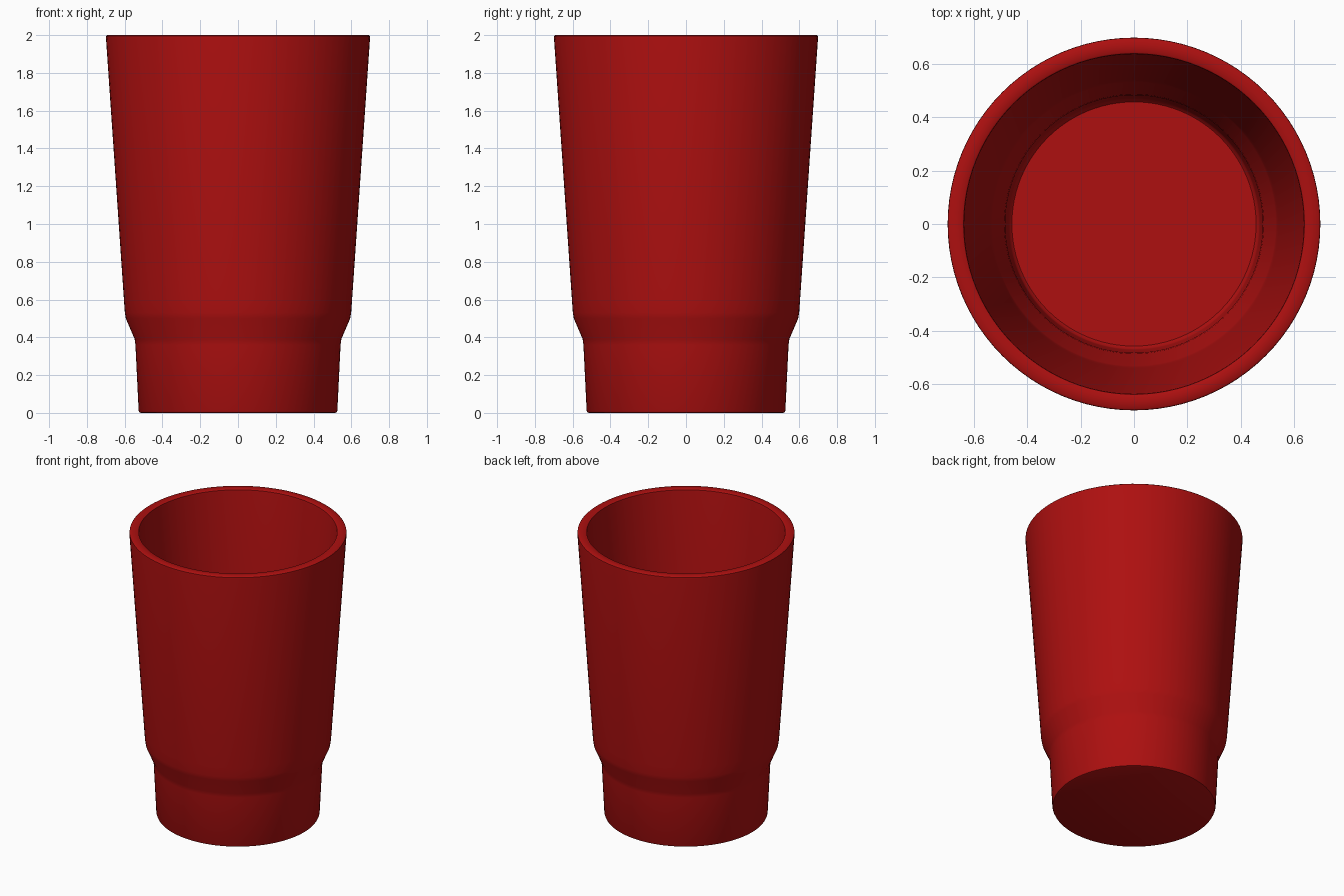
import bpy, bmesh, math

cube = bpy.data.objects.get("Cube")
if cube:
    bpy.data.objects.remove(cube, do_unlink=True)

SEGMENTS = 96

# Closed wall profile (radius, height): underside, outer wall, rim, inner wall, floor
profile = [
    (0, 0), (0.515, 0), (0.522, 0.003), (0.526, 0.012),
    (0.543, 0.36), (0.547, 0.39), (0.594, 0.5), (0.599, 0.53), (0.604, 0.6),
    (0.699, 1.985), (0.698, 1.995), (0.692, 2.0),
    (0.645, 2.0), (0.639, 1.996), (0.637, 1.985),
    (0.542, 0.6), (0.537, 0.53), (0.532, 0.5), (0.487, 0.39), (0.483, 0.36),
    (0.472, 0.085), (0.468, 0.07), (0.458, 0.06), (0, 0.06),
]

# Plastic material
red = bpy.data.materials.new("red plastic")
red.use_nodes = True
color = (0.42, 0.005, 0.005, 1)
red.diffuse_color = color
red.node_tree.nodes["Principled BSDF"].inputs["Base Color"].default_value = color

# Tumbler body, turned around the vertical axis
bm = bmesh.new()
verts = [bm.verts.new((r, 0, z)) for r, z in profile]
edges = [bm.edges.new(pair) for pair in zip(verts, verts[1:])]
bmesh.ops.spin(bm, geom=verts + edges, cent=(0, 0, 0), axis=(0, 0, 1),
               angle=math.tau, steps=SEGMENTS, use_merge=True)
bmesh.ops.remove_doubles(bm, verts=bm.verts, dist=0.0001)
bmesh.ops.recalc_face_normals(bm, faces=bm.faces)
mesh = bpy.data.meshes.new("tumbler")
bm.to_mesh(mesh)
bm.free()
mesh.materials.append(red)

tumbler = bpy.data.objects.new("tumbler", mesh)
bpy.context.collection.objects.link(tumbler)
bpy.ops.object.select_all(action="DESELECT")
tumbler.select_set(True)
bpy.context.view_layer.objects.active = tumbler
bpy.ops.object.shade_smooth_by_angle(angle=math.radians(40))
